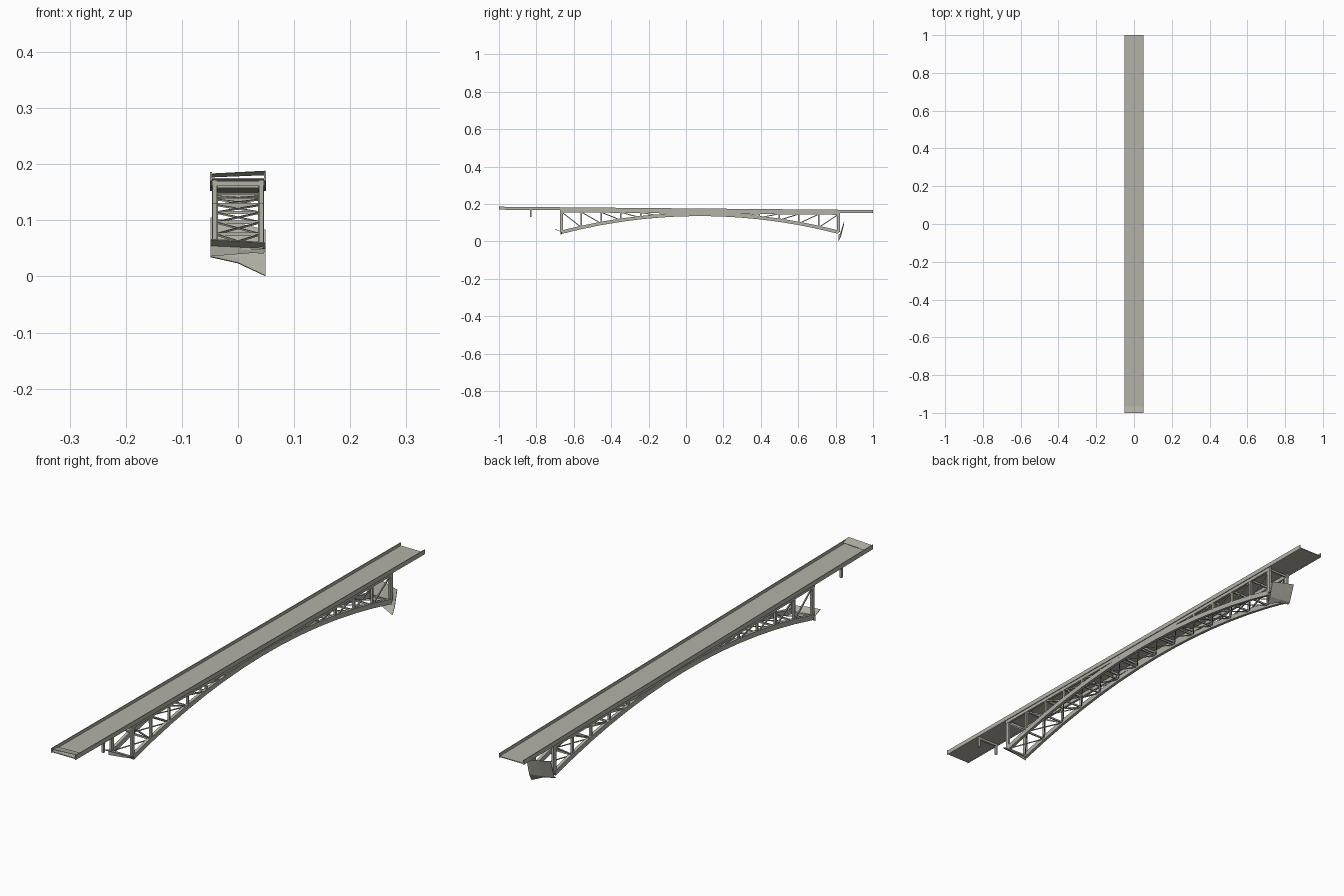
import bpy, bmesh
from mathutils import Vector

cube = bpy.data.objects.get("Cube")
if cube:
    bpy.data.objects.remove(cube, do_unlink=True)

# Single weathered grey paint
paint = bpy.data.materials.new("warm_grey")
paint.use_nodes = True
COLOR = (0.45, 0.445, 0.39, 1)
paint.diffuse_color = COLOR
paint.node_tree.nodes["Principled BSDF"].inputs["Base Color"].default_value = COLOR


def finish(name, bm):
    bmesh.ops.recalc_face_normals(bm, faces=bm.faces[:])
    mesh = bpy.data.meshes.new(name)
    bm.to_mesh(mesh)
    bm.free()
    mesh.materials.append(paint)
    obj = bpy.data.objects.new(name, mesh)
    bpy.context.collection.objects.link(obj)
    return obj


def bar(bm, a, b, w, h):
    """Square-ended bar from a to b; w is its width along x where possible."""
    a, b = Vector(a), Vector(b)
    d = (b - a).normalized()
    side = Vector((0, 1, 0)) if abs(d.x) > 0.9 else Vector((1, 0, 0))
    side = (side - d * side.dot(d)).normalized()
    up = d.cross(side)
    rings = [[bm.verts.new(p + side * sx * w / 2 + up * sz * h / 2)
              for sx, sz in ((-1, -1), (1, -1), (1, 1), (-1, 1))] for p in (a, b)]
    for i in range(4):
        j = (i + 1) % 4
        bm.faces.new((rings[0][i], rings[0][j], rings[1][j], rings[1][i]))
    for ring in rings:
        bm.faces.new(ring)


def sheet(name, rows, thickness=0.002):
    """Thin plate lofted through rows of points."""
    bm = bmesh.new()
    grid = [[bm.verts.new(p) for p in row] for row in rows]
    for r0, r1 in zip(grid, grid[1:]):
        for i in range(len(r0) - 1):
            bm.faces.new((r0[i], r0[i + 1], r1[i + 1], r1[i]))
    obj = finish(name, bm)
    mod = obj.modifiers.new("thickness", 'SOLIDIFY')
    mod.thickness = thickness
    mod.offset = 0


def deck_z(y):
    return 0.164 - 0.009 * y


MID, HALF, PANELS, RIB_X = 0.075, 0.74, 14, 0.041


def arch_z(y):
    return 0.145 - 0.095 * ((y - MID) / HALF) ** 2


stations = [MID - HALF + 2 * HALF * i / PANELS for i in range(PANELS + 1)]

# Sloping road deck with low edge walls
bm = bmesh.new()
bar(bm, (0, -1, deck_z(-1) + 0.001), (0, 1, deck_z(1) + 0.001), 0.097, 0.003)
finish("road_deck", bm)
for name, s in (("left", 1), ("right", -1)):
    bm = bmesh.new()
    bar(bm, (s * 0.048, -1, deck_z(-1) + 0.005), (s * 0.048, 1, deck_z(1) + 0.005), 0.003, 0.016)
    finish(name + "_edge_wall", bm)

# Tilted plate at the front end of the deck
sheet("front_end_plate", [[(-0.049, -1, 0.183), (0.049, -1, 0.188)],
                          [(-0.049, -0.965, 0.177), (0.049, -0.965, 0.181)]], 0.001)

# Two truss sides: top chord, arched rib, verticals, diagonals
for name, s in (("left", 1), ("right", -1)):
    x = s * RIB_X
    chord, rib, verticals, diagonals = (bmesh.new() for _ in range(4))
    y0, y1 = stations[0] - 0.008, stations[-1] + 0.008
    bar(chord, (x, y0, deck_z(y0) - 0.007), (x, y1, deck_z(y1) - 0.007), 0.009, 0.014)
    for i, y in enumerate(stations):
        w = 0.015 if i in (0, PANELS) else 0.008
        if deck_z(y) - arch_z(y) > 0.02:
            bar(verticals, (x, y, arch_z(y)), (x, y, deck_z(y) - 0.004), 0.008, w)
    for ya, yb in zip(stations, stations[1:]):
        bar(rib, (x, ya, arch_z(ya)), (x, yb, arch_z(yb)), 0.011, 0.018)
        outer, inner = (ya, yb) if (ya + yb) / 2 < MID else (yb, ya)
        if deck_z(outer) - arch_z(outer) > 0.02:
            bar(diagonals, (x, outer, deck_z(outer) - 0.012), (x, inner, arch_z(inner)), 0.004, 0.005)
    finish(name + "_top_chord", chord)
    finish(name + "_arch_rib", rib)
    finish(name + "_verticals", verticals)
    finish(name + "_diagonals", diagonals)

# Cross struts and crossed bracing between the ribs
struts, braces = bmesh.new(), bmesh.new()
for y in stations:
    bar(struts, (-RIB_X, y, arch_z(y)), (RIB_X, y, arch_z(y)), 0.005, 0.006)
    bar(struts, (-RIB_X, y, deck_z(y) - 0.008), (RIB_X, y, deck_z(y) - 0.008), 0.005, 0.008)
for ya, yb in zip(stations, stations[1:]):
    for s in (1, -1):
        bar(braces, (-s * RIB_X, ya, arch_z(ya)), (s * RIB_X, yb, arch_z(yb)), 0.003, 0.003)
finish("cross_struts", struts)
finish("cross_braces", braces)

# Small two-post trestle near the front end
bm = bmesh.new()
for x in (-RIB_X, RIB_X):
    bar(bm, (x, -0.83, 0.13), (x, -0.83, deck_z(-0.83)), 0.008, 0.008)
cap = deck_z(-0.83) - 0.005
bar(bm, (-0.046, -0.83, cap), (0.046, -0.83, cap), 0.008, 0.008)
finish("front_trestle", bm)

# Arch footings of bent plate
sheet("front_footing", [
    [(-0.049, -0.700, 0.066), (0, -0.695, 0.064), (0.049, -0.685, 0.060)],
    [(-0.049, -0.672, 0.055), (0, -0.668, 0.053), (0.049, -0.662, 0.049)],
    [(-0.049, -0.670, 0.036), (0, -0.666, 0.040), (0.049, -0.660, 0.044)]])
sheet("back_footing", [
    [(-0.049, 0.846, 0.105), (0, 0.844, 0.095), (0.049, 0.842, 0.083)],
    [(-0.049, 0.824, 0.041), (0, 0.826, 0.033), (0.049, 0.828, 0.027)],
    [(-0.049, 0.816, 0.035), (0, 0.816, 0.024), (0.049, 0.815, 0.001)]])
